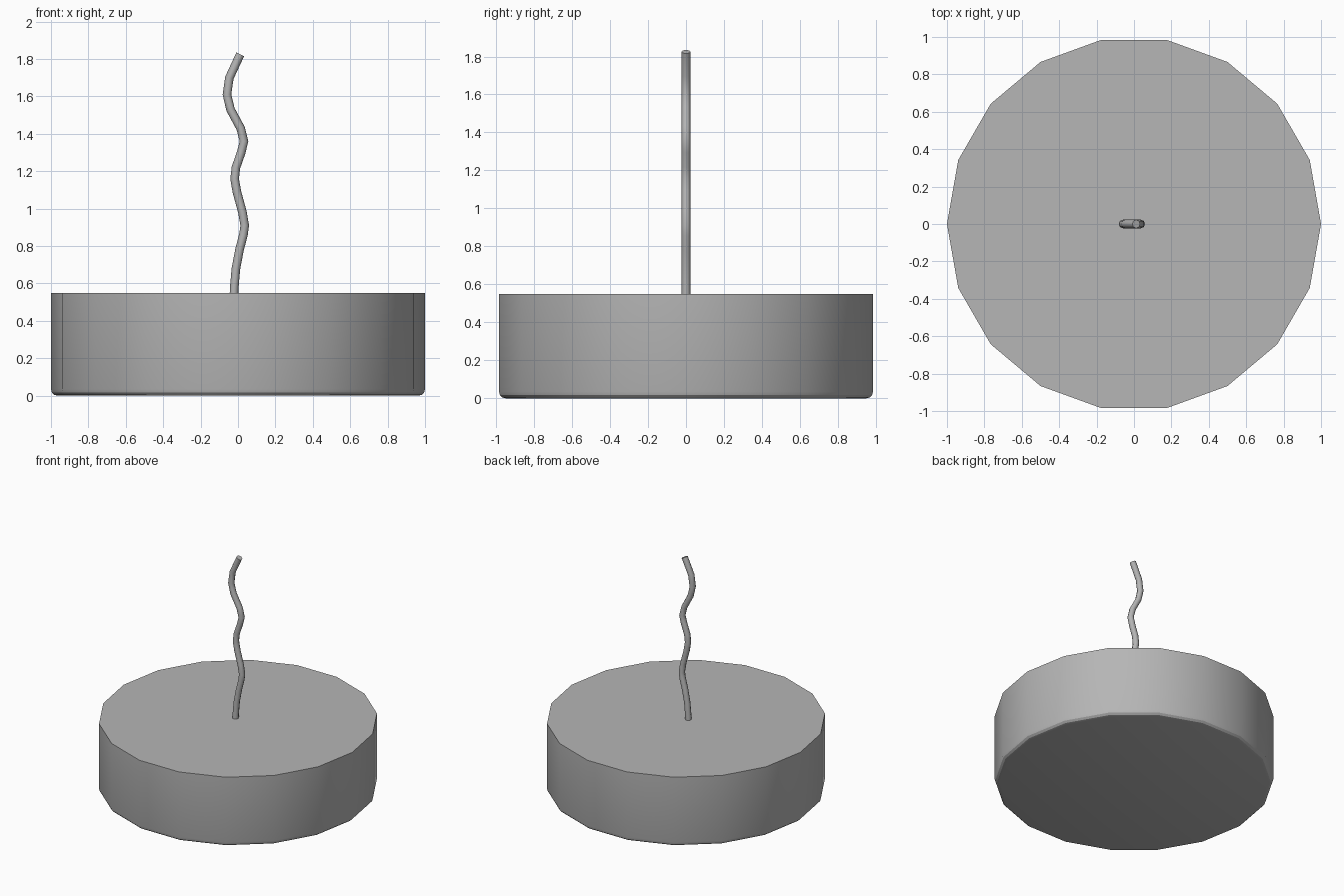
import bpy, bmesh, math
from mathutils import Matrix

if "Cube" in bpy.data.objects:
    bpy.data.objects.remove(bpy.data.objects["Cube"])

grey = bpy.data.materials.new("dark_grey")
grey.diffuse_color = (0.465, 0.465, 0.465, 1)
grey.use_nodes = True
grey.node_tree.nodes["Principled BSDF"].inputs["Base Color"].default_value = grey.diffuse_color


def finish(obj, angle):
    """Colour the part and smooth its gentle edges."""
    obj.data.materials.append(grey)
    bpy.ops.object.select_all(action='DESELECT')
    bpy.context.view_layer.objects.active = obj
    obj.select_set(True)
    if obj.type == 'CURVE':
        bpy.ops.object.convert(target='MESH')
    bpy.ops.object.shade_smooth_by_angle(angle=math.radians(angle))


# Wax body: 18-sided disc with a rounded bottom rim
HEIGHT, SIDES = 0.55, 18
bm = bmesh.new()
bmesh.ops.create_cone(
    bm, cap_ends=True, segments=SIDES, radius1=1, radius2=1, depth=HEIGHT,
    matrix=Matrix.Translation((0, 0, HEIGHT / 2)) @ Matrix.Rotation(math.pi / 2, 4, 'Z'))
rim = [e for e in bm.edges if all(v.co.z < 0.01 for v in e.verts)]
bmesh.ops.bevel(bm, geom=rim, offset=0.035, segments=3, profile=0.5, affect='EDGES')
mesh = bpy.data.meshes.new("wax_body")
bm.to_mesh(mesh)
bm.free()
body = bpy.data.objects.new("wax_body", mesh)
bpy.context.collection.objects.link(body)
finish(body, 22)

# Wick: wavy tube in the xz plane
path = [(-0.022, 0.53), (-0.020, 0.58), (-0.011, 0.68), (0.008, 0.78), (0.029, 0.86),
        (0.036, 0.91), (0.024, 0.98), (-0.006, 1.09), (-0.018, 1.16), (-0.011, 1.22),
        (0.017, 1.30), (0.032, 1.36), (0.014, 1.43), (-0.040, 1.53), (-0.059, 1.61),
        (-0.046, 1.70), (0.012, 1.825)]
curve = bpy.data.curves.new("wick", 'CURVE')
curve.dimensions = '3D'
curve.bevel_depth = 0.023
curve.bevel_resolution = 2
curve.use_fill_caps = True
spline = curve.splines.new('POLY')
spline.points.add(len(path) - 1)
for point, (x, z) in zip(spline.points, path):
    point.co = (x, 0, z, 1)
wick = bpy.data.objects.new("wick", curve)
bpy.context.collection.objects.link(wick)
finish(wick, 50)
